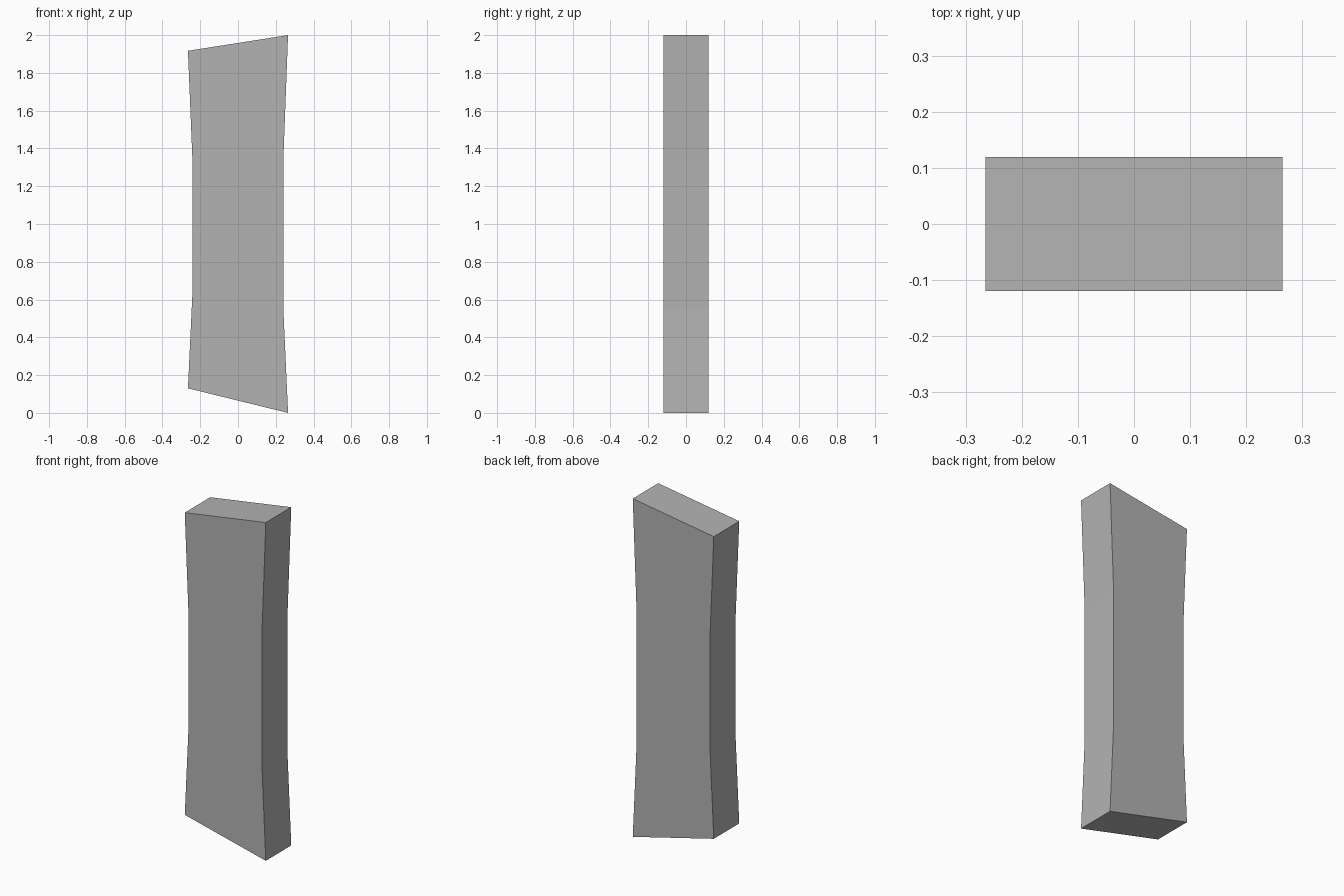
import bpy
import bmesh

if "Cube" in bpy.data.objects:
    bpy.data.objects.remove(bpy.data.objects["Cube"])

DEPTH = 0.238

# Front outline: waisted sides with slanted top and bottom cuts
outline = [(-0.265, 0.13), (0.265, 0.0), (0.24, 0.55), (0.24, 1.34),
           (0.265, 2.0), (-0.265, 1.917), (-0.24, 1.31), (-0.24, 0.66)]

# Extrude the outline from front to back
bm = bmesh.new()
face = bm.faces.new([bm.verts.new((x, -DEPTH / 2, z)) for x, z in outline])
result = bmesh.ops.extrude_face_region(bm, geom=[face], use_keep_orig=True)
moved = [v for v in result["geom"] if isinstance(v, bmesh.types.BMVert)]
bmesh.ops.translate(bm, vec=(0, DEPTH, 0), verts=moved)
bmesh.ops.recalc_face_normals(bm, faces=bm.faces)

mesh = bpy.data.meshes.new("waisted_block")
bm.to_mesh(mesh)
bm.free()
block = bpy.data.objects.new("waisted_block", mesh)
bpy.context.collection.objects.link(block)

# Dark grey surface
grey = bpy.data.materials.new("dark_grey")
grey.diffuse_color = (0.45, 0.45, 0.45, 1)
grey.use_nodes = True
grey.node_tree.nodes["Principled BSDF"].inputs["Base Color"].default_value = grey.diffuse_color
mesh.materials.append(grey)
